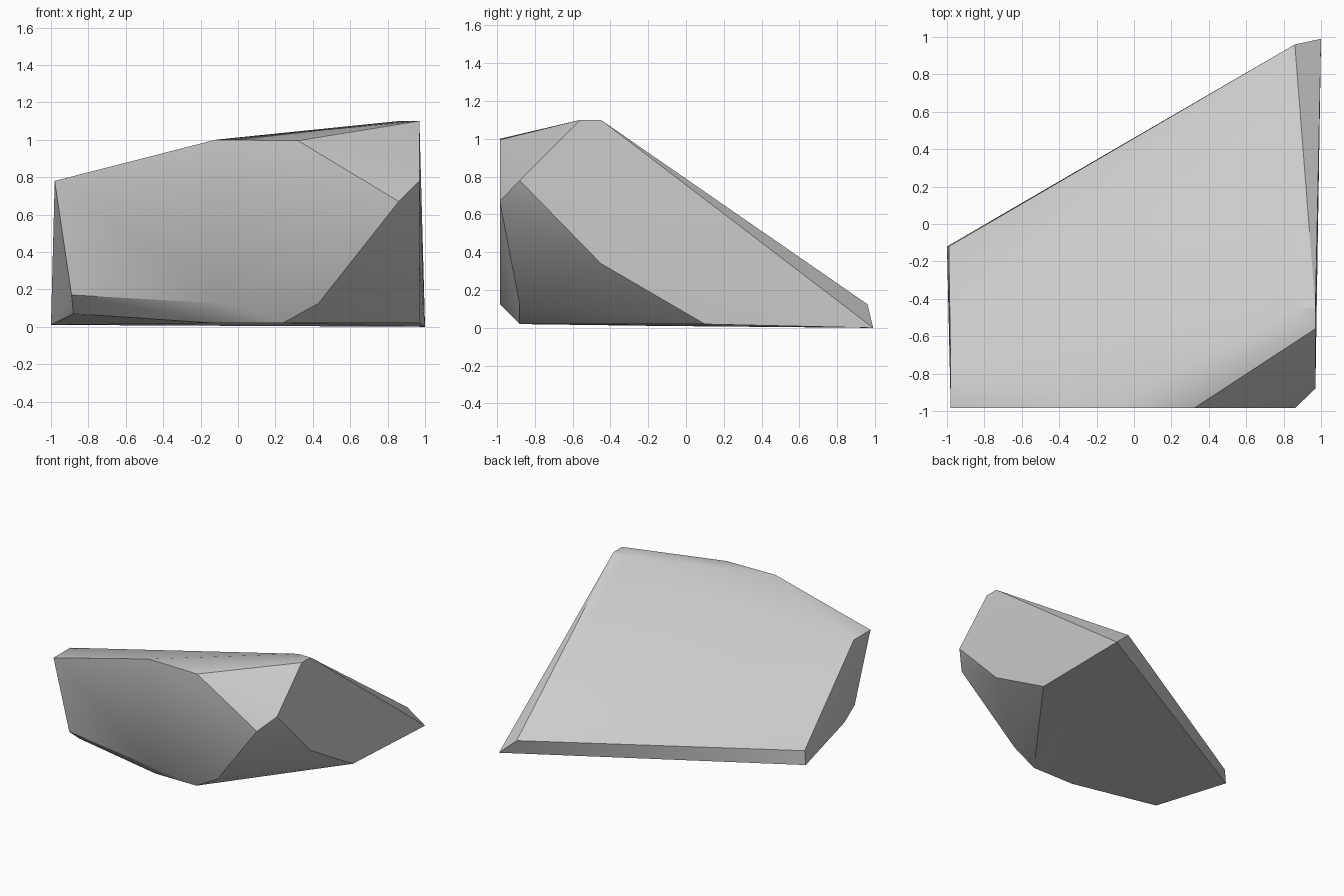
import bpy
import bmesh
import math

# Remove the default object
default_cube = bpy.data.objects.get("Cube")
if default_cube is not None:
    bpy.data.objects.remove(default_cube, do_unlink=True)


def make_material(name, colour):
    material = bpy.data.materials.new(name)
    material.use_nodes = True
    material.diffuse_color = colour
    shader = next(n for n in material.node_tree.nodes if n.type == "BSDF_PRINCIPLED")
    shader.inputs["Base Color"].default_value = colour
    shader.inputs["Roughness"].default_value = 0.9
    return material


def make_hull(name, points, material):
    """Wrap a faceted stone around its corner points."""
    mesh = bpy.data.meshes.new(name)
    bm = bmesh.new()
    for point in points:
        bm.verts.new(point)
    result = bmesh.ops.convex_hull(bm, input=bm.verts[:])
    unused = {e for key in ("geom_interior", "geom_unused") for e in result[key]}
    unused = [e for e in unused if isinstance(e, bmesh.types.BMVert)]
    bmesh.ops.delete(bm, geom=unused, context="VERTS")
    bmesh.ops.dissolve_limit(bm, angle_limit=math.radians(1),
                             verts=bm.verts[:], edges=bm.edges[:])
    bmesh.ops.recalc_face_normals(bm, faces=bm.faces[:])
    bm.to_mesh(mesh)
    bm.free()
    stone = bpy.data.objects.new(name, mesh)
    bpy.context.collection.objects.link(stone)
    mesh.materials.append(material)
    return stone


# Shared cutting planes of the stone
front, inner_front = -0.985, -0.88
side, inner_side = 0.97, 0.86
ridge, shoulder, ledge, base = 1.1, 0.78, 0.125, 0.02

# Front face rim
front_rim = [
    (-0.98, front, shoulder), (-0.12, front, 1), (0.32, front, 0.995),
    (inner_side, front, 0.67), (-0.08, front, ledge),
    (0.43, inner_front, ledge), (-0.89, -0.91, 0.17),
]

# Right face rim
right_rim = [
    (side, inner_front, shoulder), (side, -0.56, ridge), (side, -0.45, ridge),
    (side, -0.45, 0.34), (side, 0.1, base),
]

# Sloping top and thin back edge
top_slope = [
    (inner_side, -0.45, ridge), (-0.98, -0.77, shoulder),
    (inner_side, 0.96, ledge), (-0.99, -0.12, ledge),
]

# Underside
underside = [
    (1, 0.99, 0), (-1, -0.12, 0.01), (-0.88, -0.79, 0.07),
    (-0.13, inner_front, base), (0.24, inner_front, base),
]

grey_stone = make_material("grey stone", (0.6, 0.6, 0.6, 1))
rock = make_hull("rock", front_rim + right_rim + top_slope + underside, grey_stone)

# Soften shallow facets and keep the broken edges sharp
bpy.ops.object.select_all(action="DESELECT")
rock.select_set(True)
bpy.context.view_layer.objects.active = rock
bpy.ops.object.shade_smooth_by_angle(angle=math.radians(30))
